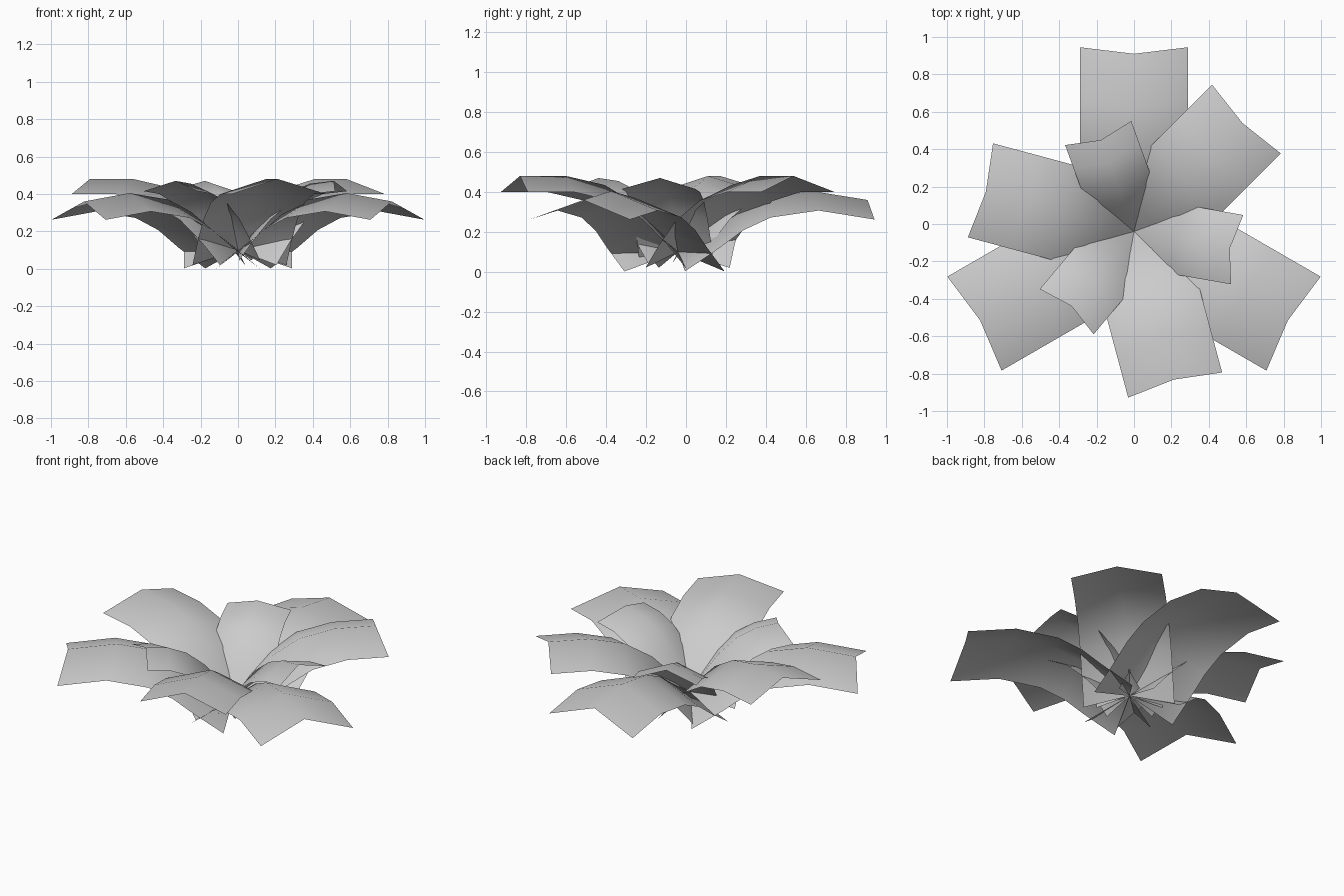
import bpy, bmesh
from math import cos, sin, radians

if "Cube" in bpy.data.objects:
    bpy.data.objects.remove(bpy.data.objects["Cube"])

CENTRE_Y = -0.04


def make_leaf(name, angle, ridge, half_width, out, drop):
    """Sweep a roof-shaped cross-section along the ridge (radius, height)."""
    a = radians(angle)
    bm = bmesh.new()
    rows = []
    for r, z in ridge:
        row = []
        for side in (-1, 0, 1):
            rr = r + out * abs(side)
            w = side * half_width
            row.append(bm.verts.new((rr * cos(a) - w * sin(a),
                                     CENTRE_Y + rr * sin(a) + w * cos(a),
                                     z - drop * abs(side))))
        rows.append(row)
    for lo, hi in zip(rows, rows[1:]):
        for i in range(2):
            f = bm.faces.new((lo[i], hi[i], hi[i + 1], lo[i + 1]))
            f.smooth = True
    mesh = bpy.data.meshes.new(name)
    bm.to_mesh(mesh)
    bm.free()
    bpy.context.collection.objects.link(bpy.data.objects.new(name, mesh))


# Three whorls: name, first angle, half width, edge outset, edge drop, ridge curve
whorls = [
    ("outer_leaf", 90, 0.29, 0.035, 0.098,
     [(0, .10), (.17, .215), (.29, .305), (.43, .37), (.67, .405), (.95, .36)]),
    ("middle_leaf", 45, 0.26, 0.03, 0.08,
     [(0, .10), (.10, .22), (.22, .34), (.38, .435), (.58, .48), (.82, .48)]),
    ("inner_leaf", 110, 0.188, 0.04, 0.055,
     [(0, .10), (.08, .21), (.17, .32), (.28, .41), (.39, .455), (.52, .47)]),
]
for name, start, width, out, drop, ridge in whorls:
    for k in range(3):
        make_leaf(f"{name}_{k + 1}", start + 120 * k, ridge, width, out, drop)
